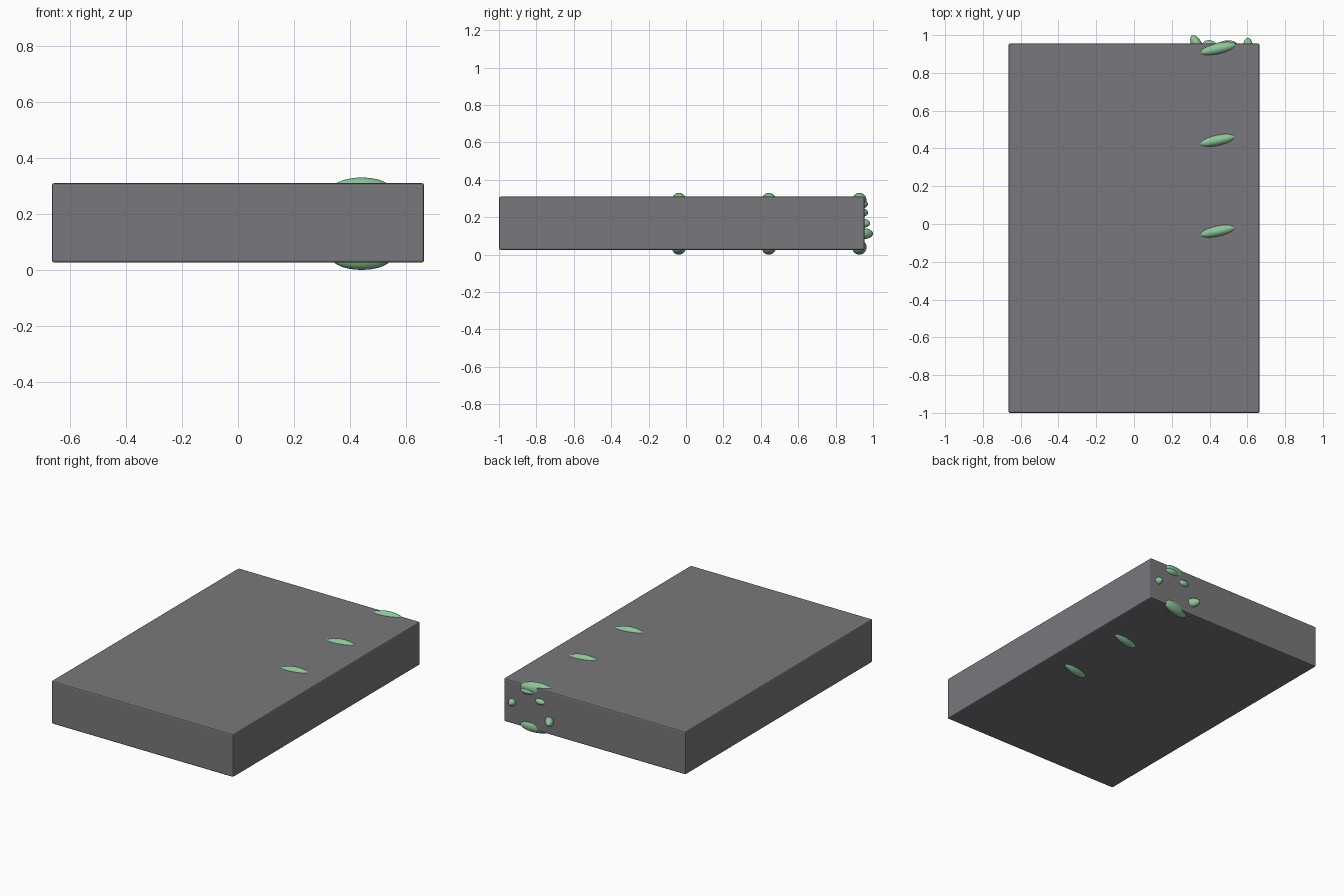
import bpy
from math import radians

if "Cube" in bpy.data.objects:
    bpy.data.objects.remove(bpy.data.objects["Cube"])


def material(name, color):
    m = bpy.data.materials.new(name)
    m.diffuse_color = color
    m.use_nodes = True
    m.node_tree.nodes["Principled BSDF"].inputs["Base Color"].default_value = m.diffuse_color
    return m


grey = material("dark_grey", (0.19, 0.19, 0.205, 1))
green = material("leaf_green", (0.27, 0.55, 0.32, 1))


def leaf(name, center, radii, rot):
    bpy.ops.mesh.primitive_uv_sphere_add(segments=32, ring_count=16, location=center,
                                         rotation=[radians(a) for a in rot])
    ob = bpy.context.object
    ob.name = name
    ob.scale = radii
    ob.data.materials.append(green)
    bpy.ops.object.shade_smooth()
    return ob


# Slab with slightly softened edges
bpy.ops.mesh.primitive_cube_add(size=1, location=(0, -0.0225, 0.168))
slab = bpy.context.object
slab.name = "slab"
slab.scale = (1.33, 1.955, 0.284)
bpy.ops.object.transform_apply(location=False, rotation=False, scale=True)
slab.data.materials.append(grey)
bevel = slab.modifiers.new("soft_edges", "BEVEL")
bevel.width = 0.008
bevel.segments = 2

# Rows of leaves half sunk in the top and bottom faces
for side, z in (("top", 0.29), ("bottom", 0.04)):
    for i, y in enumerate((-0.038, 0.443, 0.927)):
        leaf(f"{side}_leaf_{i + 1}", (0.442, y, z), (0.106, 0.032, 0.04), (0, 0, 12))

# Leaf tips poking out of the back face
leaf("back_leaf_1", (0.49, 0.942, 0.27), (0.055, 0.03, 0.022), (0, 0, 8))
leaf("back_leaf_2", (0.40, 0.942, 0.225), (0.04, 0.031, 0.022), (0, 0, -12))
leaf("back_leaf_3", (0.603, 0.935, 0.168), (0.026, 0.05, 0.026), (0, 0, 0))
leaf("back_leaf_4", (0.335, 0.945, 0.112), (0.028, 0.06, 0.03), (0, 0, 28))
